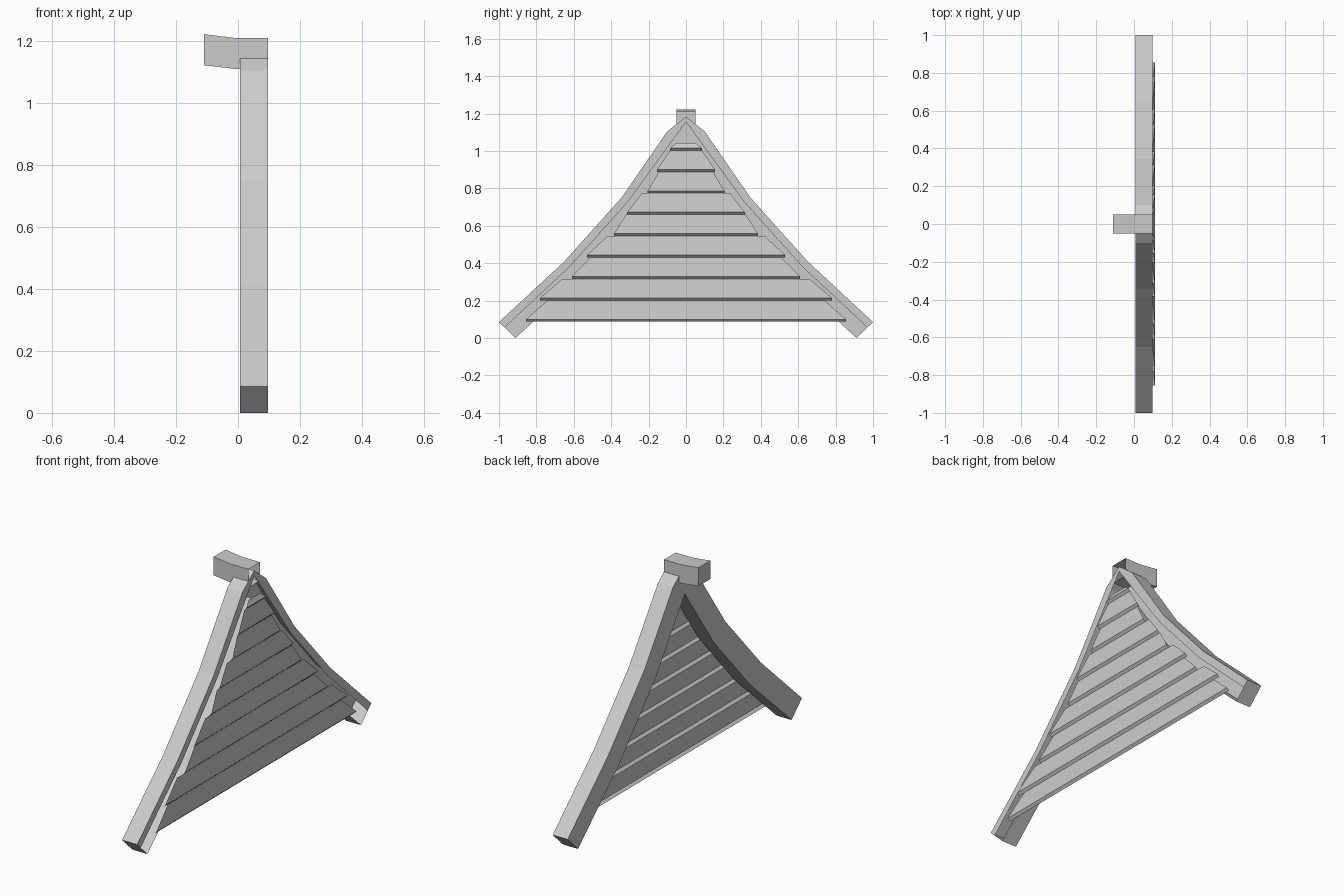
import bpy
import bmesh

cube = bpy.data.objects.get("Cube")
if cube:
    bpy.data.objects.remove(cube, do_unlink=True)

grey = bpy.data.materials.new("plain_grey")
grey.use_nodes = True
grey.diffuse_color = (0.6, 0.6, 0.6, 1)
grey.node_tree.nodes["Principled BSDF"].inputs["Base Color"].default_value = (0.6, 0.6, 0.6, 1)

BACK, FRONT, CREST = 0.007, 0.097, 0.11


def finish(name, bm):
    mesh = bpy.data.meshes.new(name)
    bm.to_mesh(mesh)
    bm.free()
    mesh.materials.append(grey)
    bpy.context.collection.objects.link(bpy.data.objects.new(name, mesh))


def loft(bm, rows, closed=False):
    """Join successive rows of points with quads."""
    rings = [[bm.verts.new(p) for p in row] for row in rows]
    count = len(rings[0])
    for a, b in zip(rings, rings[1:]):
        for i in range(count if closed else count - 1):
            j = (i + 1) % count
            bm.faces.new((a[i], a[j], b[j], b[i]))
    return rings


# Curved gable rafters: hollow, with only a narrow outer band on the face
outer = [(1, .085), (.65, .41), (.345, .75), (.1, 1.105), (0, 1.183)]
band = [(.97, .056), (.622, .381), (.313, .725), (.075, 1.052), (0, 1.155)]
inner = [(.912, 0), (.56, .323), (.247, .673), (.06, .943), (0, 1.03)]
for side, name in ((1, "left_rafter"), (-1, "right_rafter")):
    bm = bmesh.new()
    rows = []
    for o, b, i in zip(outer, band, inner):
        section = [(FRONT, b), (FRONT, o), (BACK, o), (BACK, i), (FRONT, i)]
        rows.append([(x, side * y, z) for x, (y, z) in section])
    rings = loft(bm, rows)
    bm.faces.new(rings[0])
    bmesh.ops.recalc_face_normals(bm, faces=bm.faces)
    if sum(f.normal.z * f.calc_area() for f in bm.faces if f.calc_center_median().z > 1.1) < 0:
        bmesh.ops.reverse_faces(bm, faces=bm.faces)
    finish(name, bm)

# Overlapping clapboards: half widths at the lower and upper edge of each
widths = [(.855, .74), (.78, .66), (.61, .51), (.53, .42), (.385, .32),
          (.315, .235), (.205, .145), (.155, .085), (.085, .05)]
bm = bmesh.new()
for n, (low, high) in enumerate(widths):
    z = 0.1 + 0.1145 * n
    top = 1.043 if n == len(widths) - 1 else z + 0.1015
    profile = [(FRONT, z - 0.013, low), (CREST, z, low), (FRONT + 0.001, top, high)]
    loft(bm, [[(x, -w, h), (x, w, h)] for x, h, w in profile])
finish("clapboards", bm)

# Ridge beam: bent upward at the far end, open at the face
bm = bmesh.new()
rows = []
for x, z in ((-.11, 1.122), (-.01, 1.11), (FRONT, 1.11)):
    rows.append([(x, -.05, z), (x, .05, z), (x, .05, z + .1), (x, -.05, z + .1)])
rings = loft(bm, rows, closed=True)
bm.faces.new(rings[0])
bmesh.ops.recalc_face_normals(bm, faces=bm.faces)
finish("ridge_beam", bm)
